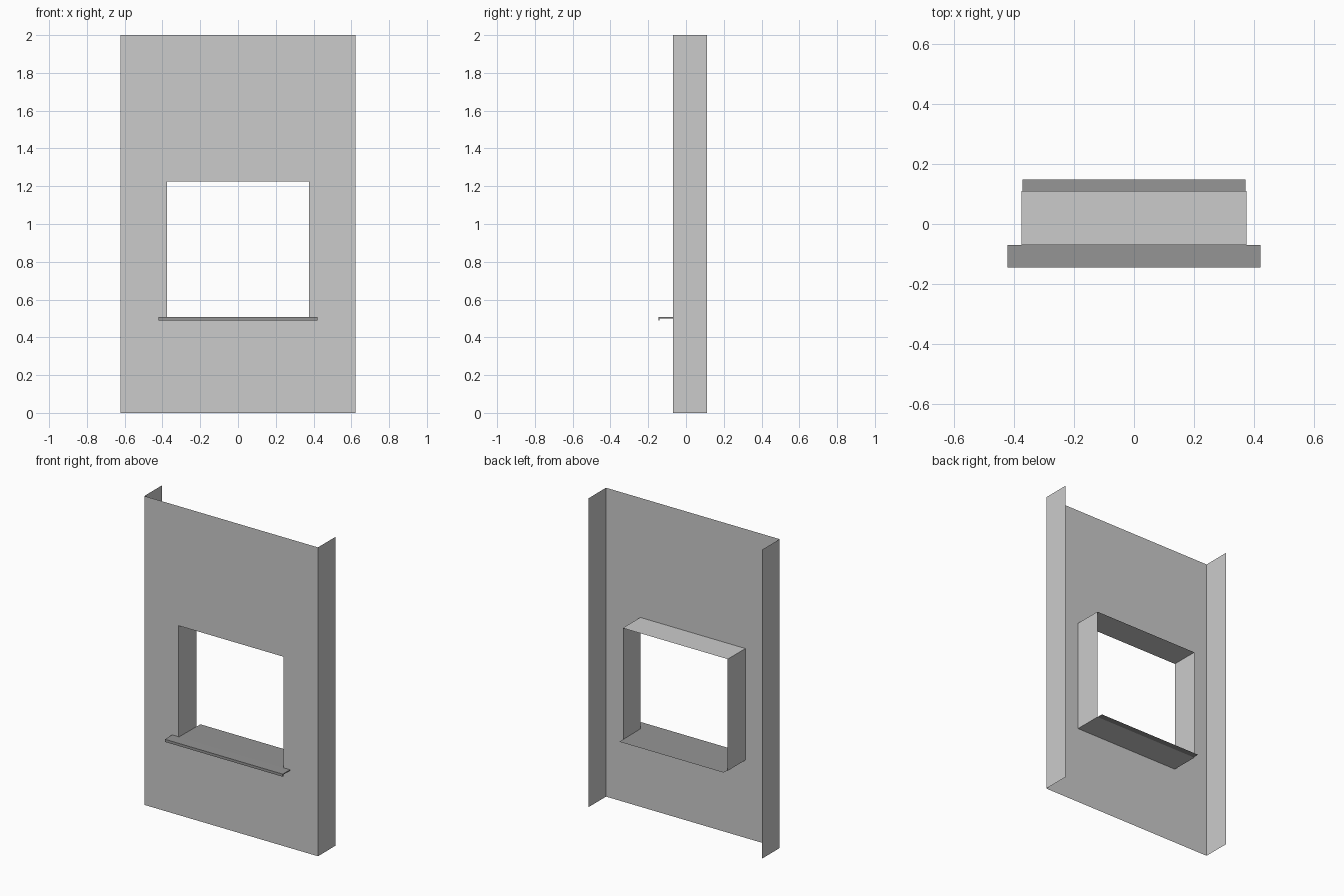
import bpy

if "Cube" in bpy.data.objects:
    bpy.data.objects.remove(bpy.data.objects["Cube"])

W, OX, SX = 0.622, 0.376, 0.422      # half widths: wall, opening, sill
F, B = -0.07, 0.11                   # wall front and back
Z0, Z1 = 0.503, 1.226                # opening bottom and top


def make(name, quads, mat=None):
    """One mesh from flat quads, shared corners merged."""
    verts, faces, index = [], [], {}
    for quad in quads:
        face = []
        for p in quad:
            key = tuple(round(c, 5) for c in p)
            if key not in index:
                index[key] = len(verts)
                verts.append(p)
            face.append(index[key])
        faces.append(face)
    me = bpy.data.meshes.new(name)
    me.from_pydata(verts, [], faces)
    if mat:
        me.materials.append(mat)
    ob = bpy.data.objects.new(name, me)
    bpy.context.collection.objects.link(ob)
    return ob


def sweep(points, y0, y1, closed=False):
    """Extrude an xz polyline from y0 to y1."""
    ends = points[1:] + (points[:1] if closed else [])
    return [[(a[0], y0, a[1]), (a[0], y1, a[1]), (b[0], y1, b[1]), (b[0], y0, b[1])]
            for a, b in zip(points, ends)]


# wall skin: 3 x 3 grid of panels with the middle left open
xs, zs = [-W, -OX, OX, W], [0, Z0, Z1, 2]
skin = [[(xs[i], F, zs[j]), (xs[i + 1], F, zs[j]),
         (xs[i + 1], F, zs[j + 1]), (xs[i], F, zs[j + 1])]
        for i in range(3) for j in range(3) if (i, j) != (1, 1)]
# open wall ends
for s in (-1, 1):
    skin.append([(s * W, F, 0), (s * W, B, 0), (s * W, B, 2), (s * W, F, 2)][::s])
make("wall", skin)

# four-sided lining of the opening
make("window_reveal", sweep([(-OX, Z0), (-OX, Z1), (OX, Z1), (OX, Z0)], F, B, True))

# dark sheet sill: wide nose in front, narrower tray through the opening
dark = bpy.data.materials.new("dark_grey")
dark.diffuse_color = (0.3, 0.3, 0.3, 1)
dark.use_nodes = True
dark.node_tree.nodes["Principled BSDF"].inputs["Base Color"].default_value = dark.diffuse_color
SZ, NY, LZ, T = 0.507, -0.145, 0.49, 0.006
IX = OX - 0.003
make("sill_tray", [[(-IX, F, SZ), (IX, F, SZ), (IX, 0.148, SZ - 0.002), (-IX, 0.148, SZ - 0.002)]], dark)
nose = [(F, SZ), (NY, SZ), (NY, LZ), (NY + T, LZ), (NY + T, SZ - T), (F, SZ - T)]
quads = [[(-SX, a[0], a[1]), (-SX, b[0], b[1]), (SX, b[0], b[1]), (SX, a[0], a[1])]
         for a, b in zip(nose, nose[1:])]
# end caps of the nose
caps = [[(s * SX, y, z) for y, z in nose][::s] for s in (1, -1)]
make("sill_nose", quads + caps, dark)
